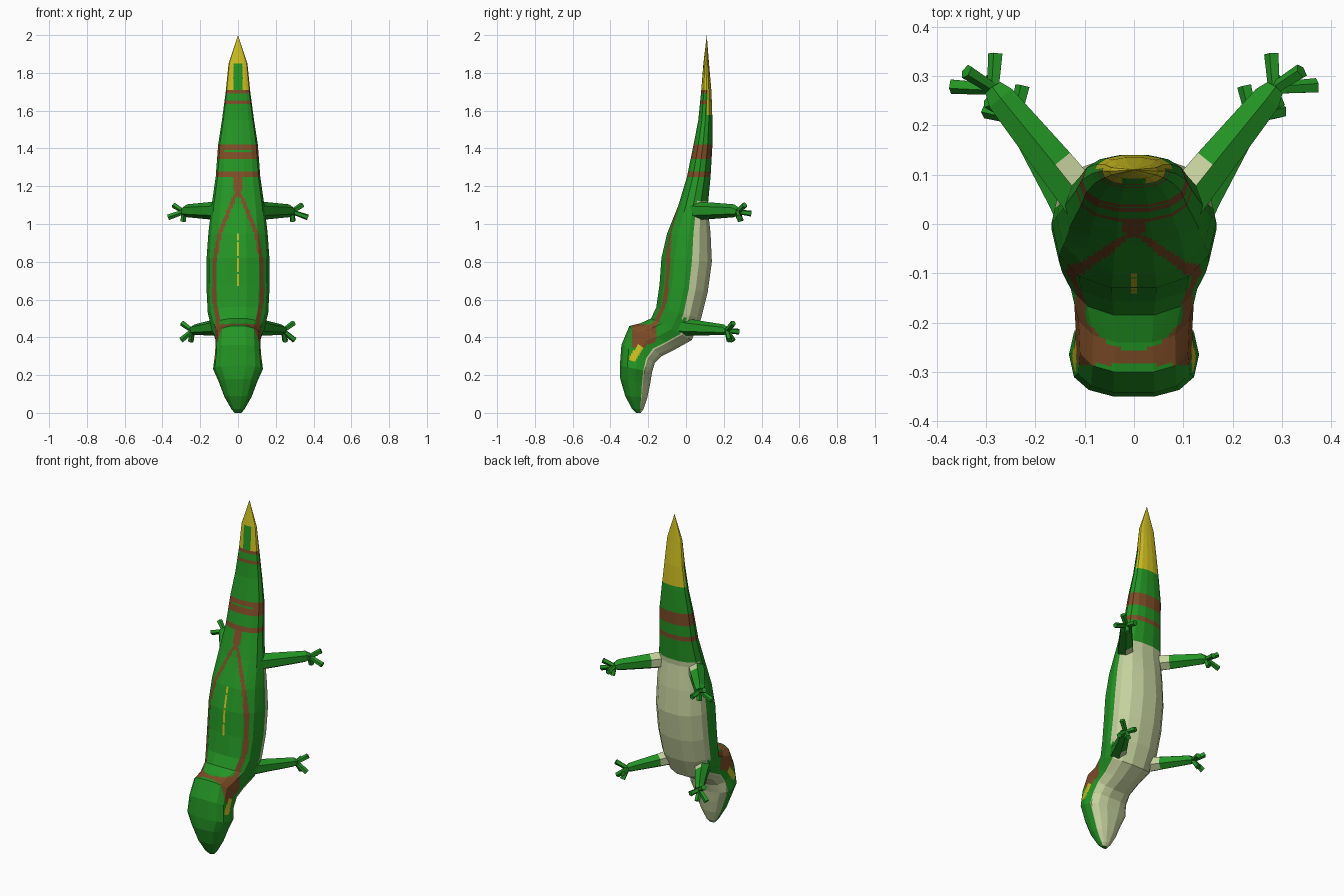
import bpy, bmesh, math
from mathutils import Vector

if "Cube" in bpy.data.objects:
    bpy.data.objects.remove(bpy.data.objects["Cube"])


def material(name, rgb):
    m = bpy.data.materials.new(name)
    m.diffuse_color = (*rgb, 1)
    m.use_nodes = True
    m.node_tree.nodes["Principled BSDF"].inputs["Base Color"].default_value = m.diffuse_color
    return m


GREEN, BELLY, BROWN, YELLOW = range(4)
MATS = [material("leaf green", (0.017, 0.30, 0.018)),
        material("pale belly", (0.56, 0.64, 0.34)),
        material("rust brown", (0.21, 0.075, 0.02)),
        material("tail yellow", (0.62, 0.52, 0.015))]


def finish(bm, name):
    bmesh.ops.remove_doubles(bm, verts=bm.verts, dist=0.00005)
    bmesh.ops.recalc_face_normals(bm, faces=bm.faces)
    me = bpy.data.meshes.new(name)
    bm.to_mesh(me)
    bm.free()
    for m in MATS:
        me.materials.append(m)
    ob = bpy.data.objects.new(name, me)
    bpy.context.collection.objects.link(ob)
    return ob


# Body cross-sections: back y, z; belly y, z; half width; squareness
SECTIONS = [
    (0.11, 2.0, 0.11, 2.0, 0.0, 2.3),
    (0.092, 1.85, 0.122, 1.85, 0.05, 2.3),
    (0.08, 1.7, 0.135, 1.7, 0.065, 2.3),
    (0.065, 1.55, 0.14, 1.55, 0.085, 2.3),
    (0.04, 1.42, 0.14, 1.42, 0.105, 2.3),
    (0.005, 1.25, 0.13, 1.25, 0.118, 2.3),
    (-0.04, 1.1, 0.115, 1.09, 0.14, 2.3),
    (-0.10, 0.95, 0.13, 0.95, 0.157, 2.3),
    (-0.13, 0.82, 0.137, 0.80, 0.167, 2.3),
    (-0.14, 0.68, 0.115, 0.64, 0.167, 2.3),
    (-0.157, 0.56, 0.08, 0.50, 0.16, 2.3),
    (-0.185, 0.50, 0.03, 0.385, 0.14, 2.4),
    (-0.24, 0.475, -0.06, 0.335, 0.122, 2.5),
    (-0.30, 0.46, -0.13, 0.30, 0.118, 2.8),
    (-0.342, 0.36, -0.165, 0.265, 0.122, 2.8),
    (-0.35, 0.25, -0.18, 0.215, 0.132, 2.6),
    (-0.348, 0.18, -0.19, 0.15, 0.102, 2.5),
    (-0.322, 0.09, -0.205, 0.08, 0.072, 2.4),
    (-0.285, 0.02, -0.225, 0.02, 0.035, 2.3),
    (-0.265, 0.0, -0.24, 0.0, 0.018, 2.3),
]
SIDES, SPLIT = 14, 7
STRIPE = [(1.16, 0.012), (0.95, 0.097), (0.8, 0.125), (0.6, 0.127),
          (0.5, 0.108), (0.4, 0.11)]


def lerp(a, b, t):
    return a + (b - a) * t


def ring(section):
    """Points round one section, each side split evenly, with back-to-belly depth."""
    dy, dz, vy, vz, w, e = section
    corners = []
    for k in range(SIDES):
        a = (k + 0.5) / SIDES * math.tau
        s, c = math.sin(a), math.cos(a)
        x = math.copysign(abs(s) ** (2 / e), s)
        d = 0.5 - 0.5 * math.copysign(abs(c) ** (2 / e), c)
        corners.append((x, d))
    top = min(d for _, d in corners)
    corners = [(x, (d - top) / (1 - 2 * top)) for x, d in corners]
    out = []
    for k in range(SIDES):
        (x0, d0), (x1, d1) = corners[k], corners[(k + 1) % SIDES]
        for j in range(SPLIT):
            x, d = lerp(x0, x1, j / SPLIT), lerp(d0, d1, j / SPLIT)
            out.append((Vector((x * w, lerp(dy, vy, d), lerp(dz, vz, d))), d))
    return out


def skin(p, d):
    """Colour rule: tail, bands, stripes, collar, eyes and belly."""
    x, y, z = abs(p.x), p.y, p.z
    # tail tip with a green tongue on the back
    if z > 1.58 and d > 0.6:
        return YELLOW
    if z > 1.71 and (x > 0.024 or z > 1.85):
        return YELLOW
    # tail bands
    if 1.69 < z < 1.71 or 1.63 < z < 1.65:
        return BROWN
    if 1.34 < z < 1.42:
        return GREEN if 1.38 < z < 1.39 and x < 0.07 and d < 0.4 else BROWN
    if 1.25 < z < 1.28:
        return BROWN
    # belly and throat
    if z < 1.12 and d > (0.6 if z > 0.5 else 0.73):
        return BELLY
    # eyes
    u, v = y + 0.265, z - 0.315
    if x > 0.07 and abs(0.55 * u + 0.83 * v) < 0.045 and abs(0.83 * u - 0.55 * v) < 0.018:
        return YELLOW
    # collar behind the head
    if z > 0.345 and -0.285 < y < -0.26 + 7 * x * x and z < 0.5 and d < 0.6:
        return BROWN
    # back stripes
    if 1.15 < z < 1.26 and x < 0.02 and d < 0.5:
        return BROWN
    if d < 0.6 and y > -0.27:
        for (z0, x0), (z1, x1) in zip(STRIPE, STRIPE[1:]):
            if z1 < z <= z0 and abs(x - lerp(x0, x1, (z0 - z) / (z0 - z1))) < 0.011:
                return BROWN
    # dashed spine line
    if 0.65 < z < 0.95 and x < 0.004 and d < 0.3 and (z * 12) % 1 < 0.8:
        return YELLOW
    return GREEN


# Body, head and tail
bm = bmesh.new()
rings = []
for a, b in zip(SECTIONS, SECTIONS[1:]):
    ra, rb = ring(a), ring(b)
    steps = max(1, math.ceil((ra[0][0] - rb[0][0]).length / 0.01))
    for i in range(steps):
        rings.append([(p.lerp(q, i / steps), lerp(d, e, i / steps))
                      for (p, d), (q, e) in zip(ra, rb)])
rings.append(ring(SECTIONS[-1]))
verts = [[bm.verts.new(p) for p, _ in r] for r in rings]
n = SIDES * SPLIT
for i in range(len(rings) - 1):
    for j in range(n):
        k = (j + 1) % n
        f = bm.faces.new((verts[i][j], verts[i][k], verts[i + 1][k], verts[i + 1][j]))
        depth = (rings[i][j][1] + rings[i][k][1]) / 2
        f.material_index = skin(f.calc_center_median(), depth)
bm.faces.new(verts[-1])
finish(bm, "body")


def tube(bm, points, radii, sides):
    """Faceted limb through the points, closed at both ends."""
    points = [Vector(p) for p in points]
    loops = []
    for i, (p, r) in enumerate(zip(points, radii)):
        t = (points[min(i + 1, len(points) - 1)] - points[max(i - 1, 0)]).normalized()
        side = t.cross(Vector((0, 0, 1))).normalized()
        up = side.cross(t)
        loops.append([bm.verts.new(p + r * (math.cos(a) * side + math.sin(a) * up))
                      for a in (math.tau * (k + 0.5) / sides for k in range(sides))])
    for a, b in zip(loops, loops[1:]):
        for k in range(sides):
            m = (k + 1) % sides
            bm.faces.new((a[k], a[m], b[m], b[k]))
    bm.faces.new(loops[0])
    bm.faces.new(loops[-1])


def leg(name, points, radii, toes):
    for s, label in ((1, "right"), (-1, "left")):
        flip = lambda p: (p[0] * s, p[1], p[2])
        bm = bmesh.new()
        tube(bm, [flip(p) for p in points], radii, 6)
        bmesh.ops.recalc_face_normals(bm, faces=bm.faces)
        # pale inner side near the body
        for f in bm.faces:
            if abs(f.calc_center_median().x) < points[2][0] and f.normal.y > 0.2:
                f.material_index = BELLY
        for toe in toes:
            tube(bm, [flip(points[-1]), flip(toe)], (0.013, 0.016), 5)
        finish(bm, f"{label}_{name}")


leg("hind_leg",
    [(0.08, 0.02, 1.07), (0.12, 0.07, 1.07), (0.16, 0.12, 1.07),
     (0.27, 0.255, 1.07), (0.285, 0.275, 1.065)],
    (0.05, 0.048, 0.045, 0.034, 0.022),
    [(0.28, 0.345, 1.055), (0.37, 0.28, 1.035), (0.34, 0.31, 1.1), (0.29, 0.29, 1.015)])
leg("front_leg",
    [(0.07, -0.08, 0.47), (0.11, 0.0, 0.455), (0.145, 0.06, 0.45),
     (0.23, 0.20, 0.44), (0.24, 0.215, 0.435)],
    (0.055, 0.046, 0.04, 0.028, 0.02),
    [(0.225, 0.28, 0.43), (0.30, 0.23, 0.385), (0.295, 0.25, 0.475), (0.25, 0.25, 0.38)])
